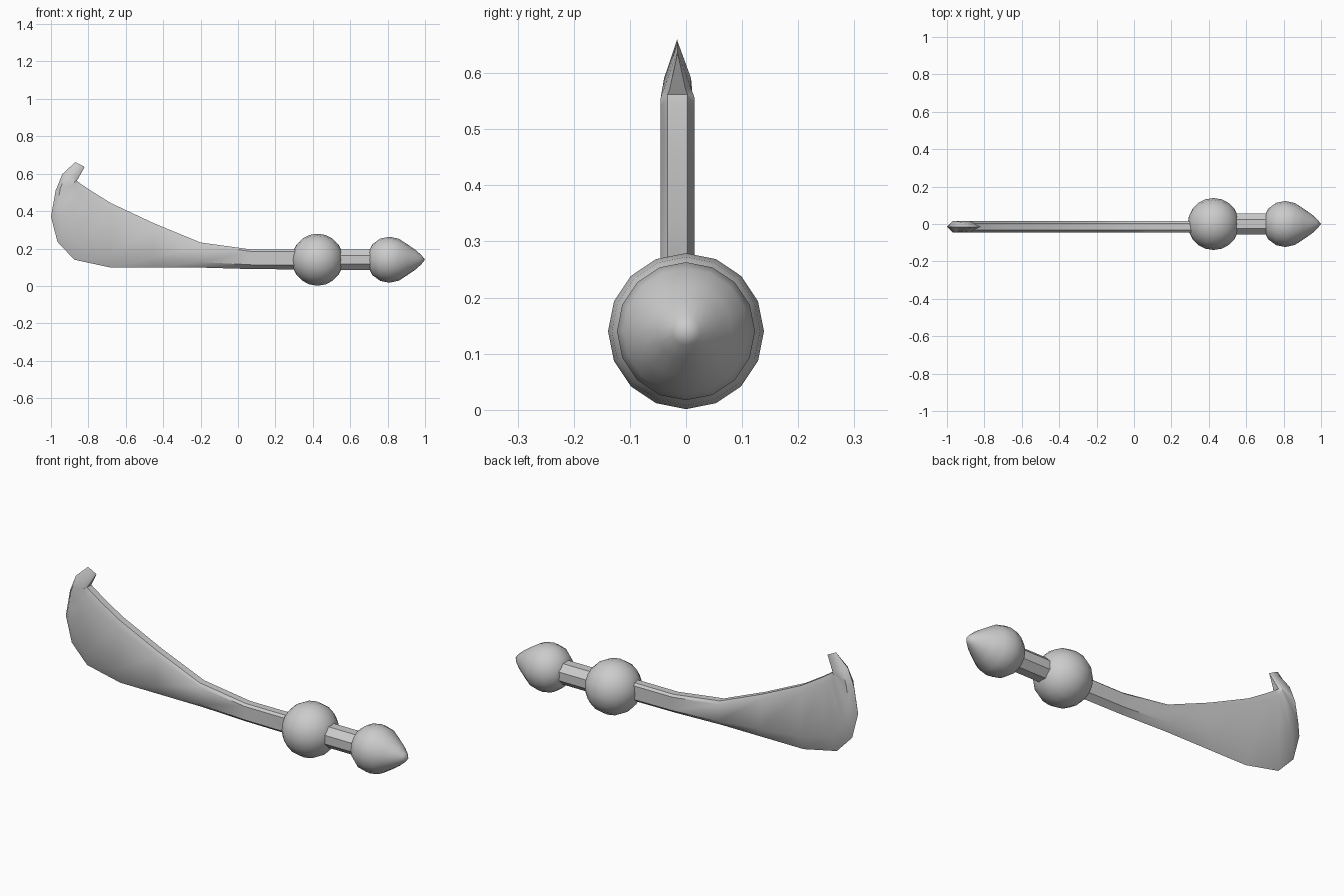
import bpy, bmesh, math

if "Cube" in bpy.data.objects:
    bpy.data.objects.remove(bpy.data.objects["Cube"])

AXIS_Z = 0.14      # height of the grip axis
BLADE_Y = -0.015   # mid-plane of the blade


def make_object(name, bm, angle):
    bmesh.ops.remove_doubles(bm, verts=bm.verts, dist=1e-5)
    bmesh.ops.recalc_face_normals(bm, faces=bm.faces)
    mesh = bpy.data.meshes.new(name)
    bm.to_mesh(mesh)
    bm.free()
    ob = bpy.data.objects.new(name, mesh)
    bpy.context.collection.objects.link(ob)
    bpy.ops.object.select_all(action='DESELECT')
    ob.select_set(True)
    bpy.context.view_layer.objects.active = ob
    bpy.ops.object.shade_smooth_by_angle(angle=math.radians(angle))
    return ob


def skin(bm, rings, caps=False):
    """Join successive closed rings of points with faces."""
    loops = [[bm.verts.new(p) for p in ring] for ring in rings]
    n = len(loops[0])
    for a, b in zip(loops, loops[1:]):
        for i in range(n):
            j = (i + 1) % n
            bm.faces.new((a[i], a[j], b[j], b[i]))
    if caps:
        bm.faces.new(loops[0])
    bmesh.ops.remove_doubles(bm, verts=bm.verts, dist=1e-5)


def lathe(name, profile, sides, angle=40, phase=0.0):
    """Spin an (x, radius) profile around the grip axis."""
    bm = bmesh.new()
    turns = [phase + math.tau * i / sides for i in range(sides)]
    skin(bm, [[(x, r * math.sin(t), AXIS_Z + r * math.cos(t)) for t in turns]
              for x, r in profile])
    return make_object(name, bm, angle)


# Blade: stations of (cutting edge x, z), (spine x, z), half thickness
stations = [
    ((0.36, 0.088), (0.36, 0.195), 0.03),
    ((0.07, 0.090), (0.07, 0.195), 0.03),
    ((-0.20, 0.098), (-0.20, 0.232), 0.03),
    ((-0.45, 0.098), (-0.45, 0.335), 0.03),
    ((-0.68, 0.098), (-0.68, 0.443), 0.03),
    ((-0.875, 0.14), (-0.78, 0.505), 0.03),
    ((-0.965, 0.235), (-0.84, 0.545), 0.03),
    ((-1.00, 0.37), (-0.86, 0.56), 0.03),
    ((-0.975, 0.51), (-0.862, 0.562), 0.03),
    ((-0.94, 0.597), (-0.857, 0.57), 0.024),
    ((-0.87, 0.662), (-0.82, 0.636), 0.0),
]
# Cross-section: (position from edge to spine, fraction of half thickness)
section = [(0, 0), (0.22, 1), (0.9, 1), (1, 0.6),
           (1, -0.6), (0.9, -1), (0.22, -1)]
bm = bmesh.new()
skin(bm, [[(e[0] + t * (s[0] - e[0]), BLADE_Y + w * h, e[1] + t * (s[1] - e[1]))
           for t, w in section] for e, s, h in stations], caps=True)
make_object("blade", bm, 40)

# Ball guard
lathe("ball_guard",
      [(0.425 - 0.138 * math.cos(math.pi * i / 10),
        0.139 * math.sin(math.pi * i / 10)) for i in range(11)], 16)

# Grip rod between the two balls
lathe("grip", [(0.45, 0), (0.45, 0.06), (0.78, 0.06), (0.78, 0)], 8, 30, math.pi / 8)

# Pointed pommel
lathe("pommel",
      [(0.692, 0), (0.696, 0.04), (0.718, 0.082), (0.76, 0.113), (0.81, 0.123),
       (0.86, 0.112), (0.905, 0.083), (0.95, 0.052), (0.98, 0.025), (1.0, 0)], 16)
